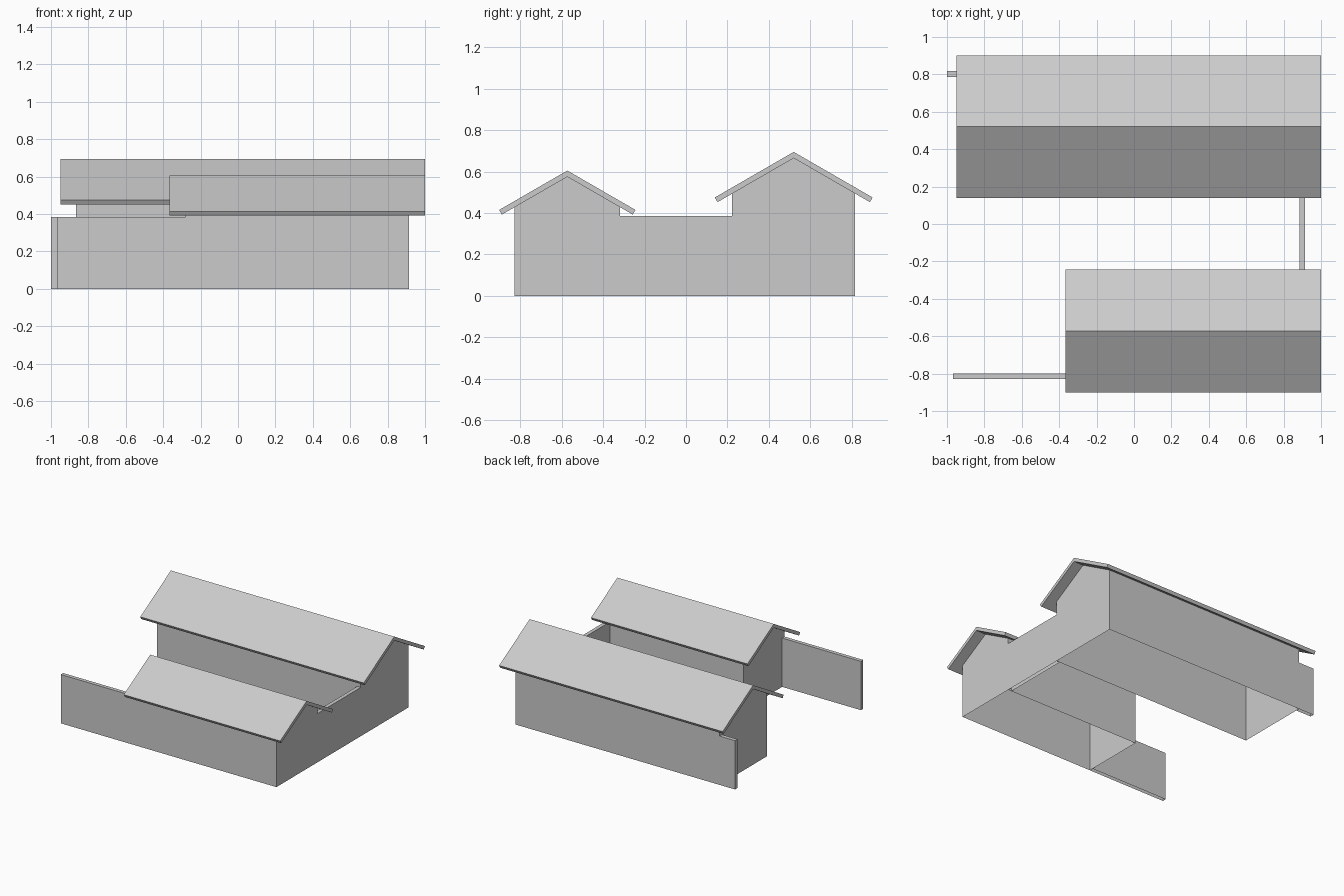
import bpy
import bmesh
import math

cube = bpy.data.objects.get("Cube")
if cube:
    bpy.data.objects.remove(cube, do_unlink=True)

grey = bpy.data.materials.new("plain grey")
grey.use_nodes = True
COLOUR = (0.6, 0.6, 0.6, 1)
grey.diffuse_color = COLOUR
grey.node_tree.nodes["Principled BSDF"].inputs["Base Color"].default_value = COLOUR

PITCH = math.radians(30)
SLAB = 0.026      # roof slab thickness
RIGHT_WALL = 0.915
FENCE_TOP = 0.385
FENCE_THICK = 0.03


def prism(name, profile, x0, x1, open_sides=()):
    """Extrude a counter-clockwise (y, z) profile along x, leaving some sides open."""
    bm = bmesh.new()
    near = [bm.verts.new((x0, y, z)) for y, z in profile]
    far = [bm.verts.new((x1, y, z)) for y, z in profile]
    bm.faces.new(far)
    bm.faces.new(near[::-1])
    for i in range(len(profile)):
        j = (i + 1) % len(profile)
        if i not in open_sides:
            bm.faces.new((near[i], near[j], far[j], far[i]))
    mesh = bpy.data.meshes.new(name)
    bm.to_mesh(mesh)
    bm.free()
    mesh.materials.append(grey)
    obj = bpy.data.objects.new(name, mesh)
    bpy.context.collection.objects.link(obj)
    return obj


def building(name, y_ridge, z_ridge, half_wall, half_roof, x_wall, x_roof):
    slope = math.tan(PITCH)
    under = z_ridge - SLAB / math.cos(PITCH)
    # Gabled walls, open below and covered by the roof slab
    eave = under - half_wall * slope
    y0, y1 = y_ridge - half_wall, y_ridge + half_wall
    prism(name + "_walls",
          [(y0, 0), (y1, 0), (y1, eave), (y_ridge, under), (y0, eave)],
          x_wall, RIGHT_WALL, open_sides=(0, 2, 3))
    # Pitched roof slab with square-cut eaves
    tip = z_ridge - half_roof * slope
    dy, dz = SLAB * math.sin(PITCH), SLAB * math.cos(PITCH)
    inner = half_roof - dy
    prism(name + "_roof",
          [(y_ridge, under), (y_ridge + inner, tip - dz), (y_ridge + half_roof, tip),
           (y_ridge, z_ridge), (y_ridge - half_roof, tip), (y_ridge - inner, tip - dz)],
          x_roof, 1.0)


def fence(name, x0, x1, y0, y1):
    prism(name, [(y0, 0), (y1, 0), (y1, FENCE_TOP), (y0, FENCE_TOP)], x0, x1, open_sides=(0,))


building("front_house", -0.573, 0.605, 0.255, 0.329, -0.28, -0.365)
building("back_house", 0.52, 0.695, 0.297, 0.381, -0.865, -0.95)

# Boundary walls joining and extending the houses
fence("front_fence", -0.967, -0.28, -0.828, -0.828 + FENCE_THICK)
fence("back_fence", -1.0, -0.865, 0.817 - FENCE_THICK, 0.817)
fence("side_fence", RIGHT_WALL - FENCE_THICK, RIGHT_WALL, -0.318, 0.223)
